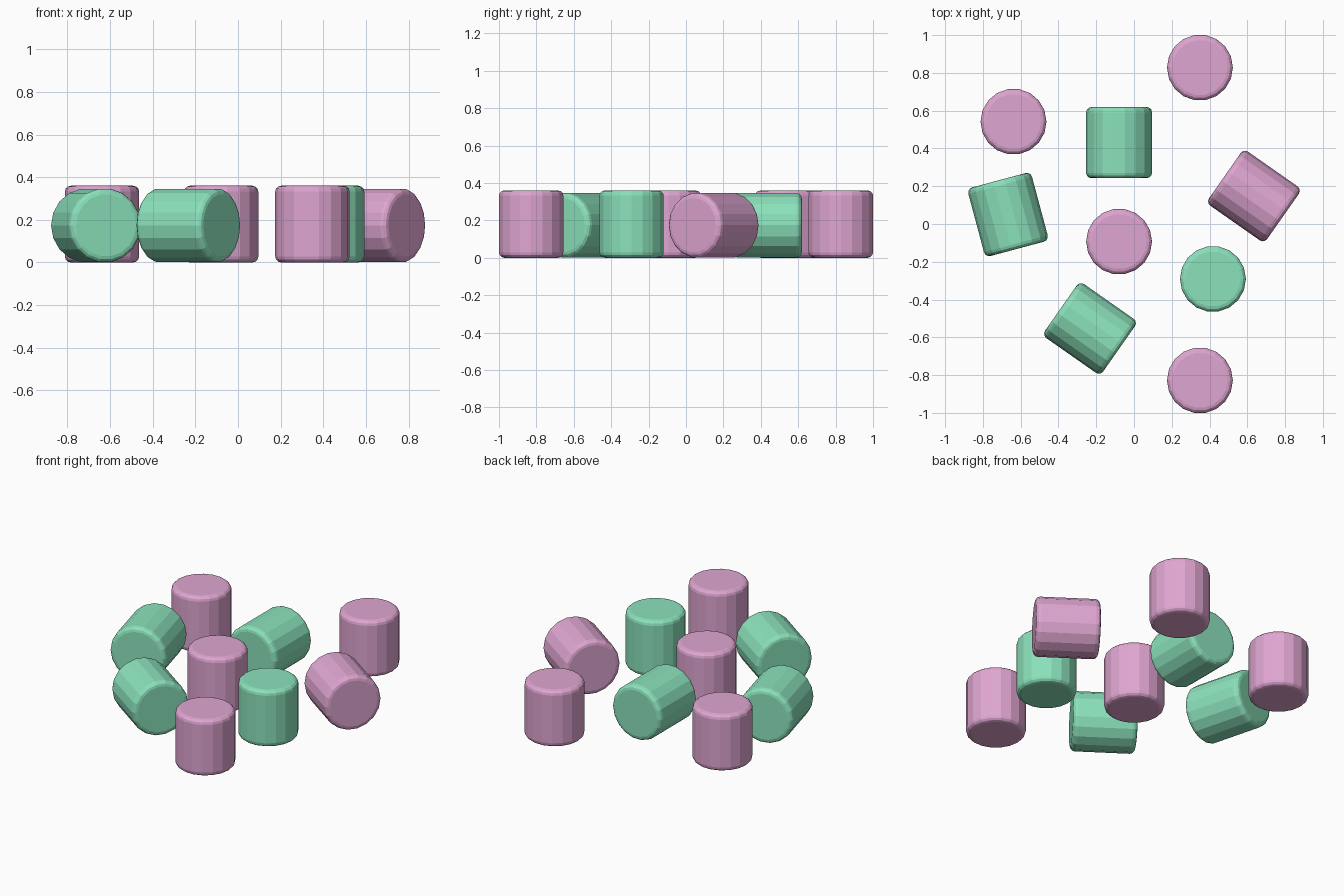
import bpy, bmesh
from math import radians

if "Cube" in bpy.data.objects:
    bpy.data.objects.remove(bpy.data.objects["Cube"])

R, SIDES, BEVEL = 0.1745, 18, 0.028


def material(name, rgb):
    m = bpy.data.materials.new(name)
    m.diffuse_color = (*rgb, 1)
    m.use_nodes = True
    m.node_tree.nodes["Principled BSDF"].inputs["Base Color"].default_value = m.diffuse_color
    return m


pink = material("pink", (0.74, 0.38, 0.64))
green = material("green", (0.26, 0.76, 0.50))


def marshmallow(name, x, y, z, length, mat, rot):
    # Faceted cylinder with rounded rims
    bm = bmesh.new()
    bmesh.ops.create_cone(bm, cap_ends=True, segments=SIDES,
                          radius1=R, radius2=R, depth=length)
    # Put a corner of the polygon on the local x axis
    v = max(bm.verts, key=lambda v: v.co.x)
    if abs(v.co.y) > 1e-4:
        from mathutils import Matrix
        bmesh.ops.rotate(bm, verts=bm.verts, cent=(0, 0, 0),
                         matrix=Matrix.Rotation(radians(180 / SIDES), 3, 'Z'))
    rims = [e for e in bm.edges
            if abs(e.verts[0].co.z - e.verts[1].co.z) < 1e-5]
    bmesh.ops.bevel(bm, geom=rims, offset=BEVEL, segments=3,
                    profile=0.5, affect='EDGES')
    bmesh.ops.recalc_face_normals(bm, faces=bm.faces)
    me = bpy.data.meshes.new(name)
    bm.to_mesh(me)
    bm.free()
    me.materials.append(mat)
    ob = bpy.data.objects.new(name, me)
    ob.location = (x, y, z)
    ob.rotation_euler = rot
    bpy.context.collection.objects.link(ob)


# Standing pieces
standing = [(0.349, 0.828, pink), (-0.638, 0.542, pink), (-0.079, -0.093, pink),
            (0.349, -0.828, pink), (0.418, -0.291, green)]
for i, (x, y, mat) in enumerate(standing, 1):
    marshmallow(f"standing_marshmallow_{i}", x, y, 0.18, 0.36, mat, (0, 0, 0))

# Pieces lying on their sides, turned about z
lying = [(-0.079, 0.431, 0, green), (-0.667, 0.05, 15, green),
         (0.635, 0.148, 55, pink), (-0.233, -0.553, 55, green)]
for i, (x, y, turn, mat) in enumerate(lying, 1):
    marshmallow(f"lying_marshmallow_{i}", x, y, 0.174, 0.376, mat,
                (radians(90), 0, radians(turn)))
